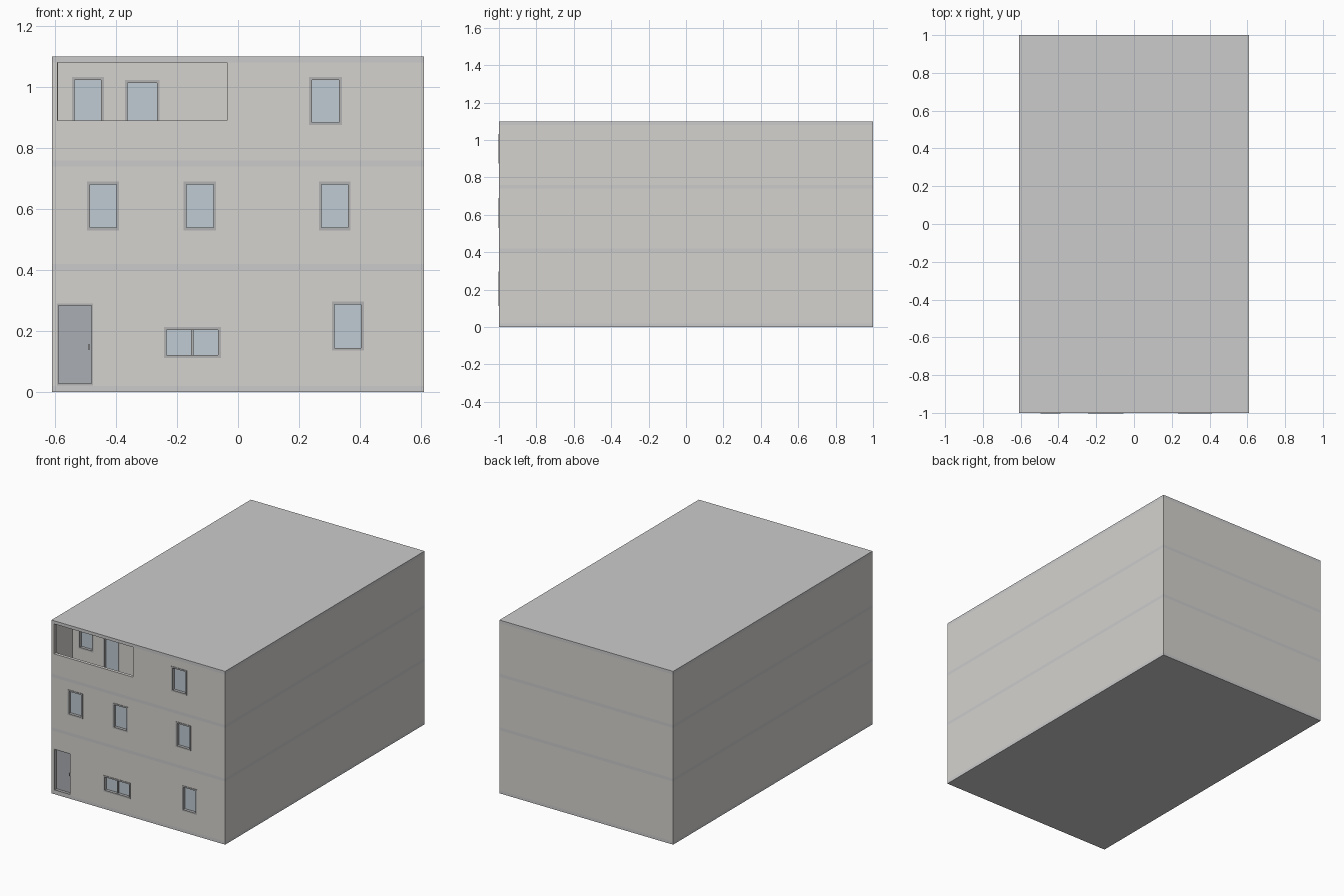
import bpy, bmesh

if "Cube" in bpy.data.objects:
    bpy.data.objects.remove(bpy.data.objects["Cube"])

W, D, T = 0.61, 1.0, 0.02          # half width, half depth, wall thickness
LEVELS = [0.0, 0.40, 0.74, 1.08]   # underside of each slab


def material(name, rgb):
    m = bpy.data.materials.new(name)
    m.diffuse_color = (*rgb, 1)
    m.use_nodes = True
    m.node_tree.nodes["Principled BSDF"].inputs["Base Color"].default_value = m.diffuse_color
    return m


WALL = material("wall_grey", (0.66, 0.65, 0.62))
SLAB = material("slab_grey", (0.60, 0.60, 0.60))
FRAME = material("frame_grey", (0.45, 0.45, 0.45))
GLASS = material("glass_blue", (0.52, 0.60, 0.65))
DOOR = material("door_grey", (0.40, 0.42, 0.45))


def boxes(name, specs, mat=None):
    """One object from boxes given as (x0, x1, y0, y1, z0, z1)."""
    bm = bmesh.new()
    for x0, x1, y0, y1, z0, z1 in specs:
        vs = bmesh.ops.create_cube(bm, size=1)["verts"]
        for v in vs:
            v.co.x = x1 if v.co.x > 0 else x0
            v.co.y = y1 if v.co.y > 0 else y0
            v.co.z = z1 if v.co.z > 0 else z0
    me = bpy.data.meshes.new(name)
    bm.to_mesh(me)
    bm.free()
    ob = bpy.data.objects.new(name, me)
    bpy.context.collection.objects.link(ob)
    if mat:
        me.materials.append(mat)
    return ob


def cut(ob, specs):
    """Cut box-shaped openings through an object."""
    cutter = boxes(ob.name + "_cutter", specs)
    cutter.hide_render = True
    cutter.hide_viewport = False
    cutter.display_type = 'WIRE'
    mod = ob.modifiers.new("openings", 'BOOLEAN')
    mod.operation = 'DIFFERENCE'
    mod.solver = 'EXACT'
    mod.object = cutter
    bpy.context.view_layer.objects.active = ob
    bpy.ops.object.modifier_apply(modifier=mod.name)
    bpy.data.objects.remove(cutter)


def fitting(name, x0, x1, z0, z1, y, pane, mullion=False, f=0.009):
    """Frame and pane set into a wall whose outer face is at y."""
    a, b = y - 0.003, y + T
    bars = [(x0, x0 + f, a, b, z0, z1), (x1 - f, x1, a, b, z0, z1),
            (x0 + f, x1 - f, a, b, z0, z0 + f), (x0 + f, x1 - f, a, b, z1 - f, z1)]
    if mullion:
        c = (x0 + x1) / 2
        bars.append((c - 0.004, c + 0.004, y + 0.004, b, z0 + f, z1 - f))
    boxes(name + "_frame", bars, FRAME)
    boxes(name + "_pane", [(x0 + f, x1 - f, y + 0.015, y + T, z0 + f, z1 - f)], pane)


# Floor and roof slabs
for i, z in enumerate(LEVELS):
    boxes(f"slab_{i}", [(-W, W, -D, D, z, z + T)], SLAB)

# Side and back walls of each storey
for i in range(3):
    z0, z1 = LEVELS[i] + T, LEVELS[i + 1]
    boxes(f"storey_walls_{i}", [(-W, -W + T, -D + T, D - T, z0, z1),
                                (W - T, W, -D + T, D - T, z0, z1),
                                (-W, W, D - T, D, z0, z1)], WALL)

# Openings in the front wall: x0, x1, z0, z1
windows = [
    (0.308, 0.413, 0.136, 0.296),
    (-0.495, -0.390, 0.53, 0.69),
    (-0.178, -0.072, 0.53, 0.69),
    (0.265, 0.369, 0.53, 0.69),
    (0.233, 0.341, 0.875, 1.033),
]
wide_window = (-0.243, -0.056, 0.112, 0.213)
front_door = (-0.594, -0.475, 0.022, 0.29)
loggia = (-0.592, -0.036, 0.89, 1.09)

# Front wall
for i in range(3):
    z0, z1 = LEVELS[i] + T, LEVELS[i + 1]
    wall = boxes(f"front_wall_{i}", [(-W, W, -D, -D + T, z0, z1)], WALL)
    cut(wall, [(a, b, -D - 0.1, -D + 0.1, c, d)
               for a, b, c, d in windows + [wide_window, front_door, loggia]
               if z0 <= c < z1])

# Windows and front door
for i, w in enumerate(windows):
    fitting(f"window_{i}", *w, -D, GLASS)
fitting("wide_window", *wide_window, -D, GLASS, mullion=True)
fitting("front_door", *front_door, -D + 0.003, DOOR, f=0.006)
boxes("door_handle", [(-0.492, -0.486, -0.994, -0.98, 0.14, 0.155)], FRAME)

# Recessed balcony: back wall, side wall, window and glazed door
BY = -0.82
balcony_window = (-0.545, -0.44, 0.87, 1.033)
balcony_door = (-0.371, -0.257, 0.765, 1.023)
back = boxes("balcony_back_wall", [(-W + T, -0.036 + T, BY, BY + T, 0.76, 1.08)], WALL)
cut(back, [(a, b, BY - 0.1, BY + 0.1, c, d)
           for a, b, c, d in (balcony_window, balcony_door)])
boxes("balcony_side_wall", [(-0.036, -0.036 + T, -D + T, BY, 0.76, 1.08)], WALL)
fitting("balcony_window", *balcony_window, BY, GLASS)
fitting("balcony_door", *balcony_door, BY, GLASS)
